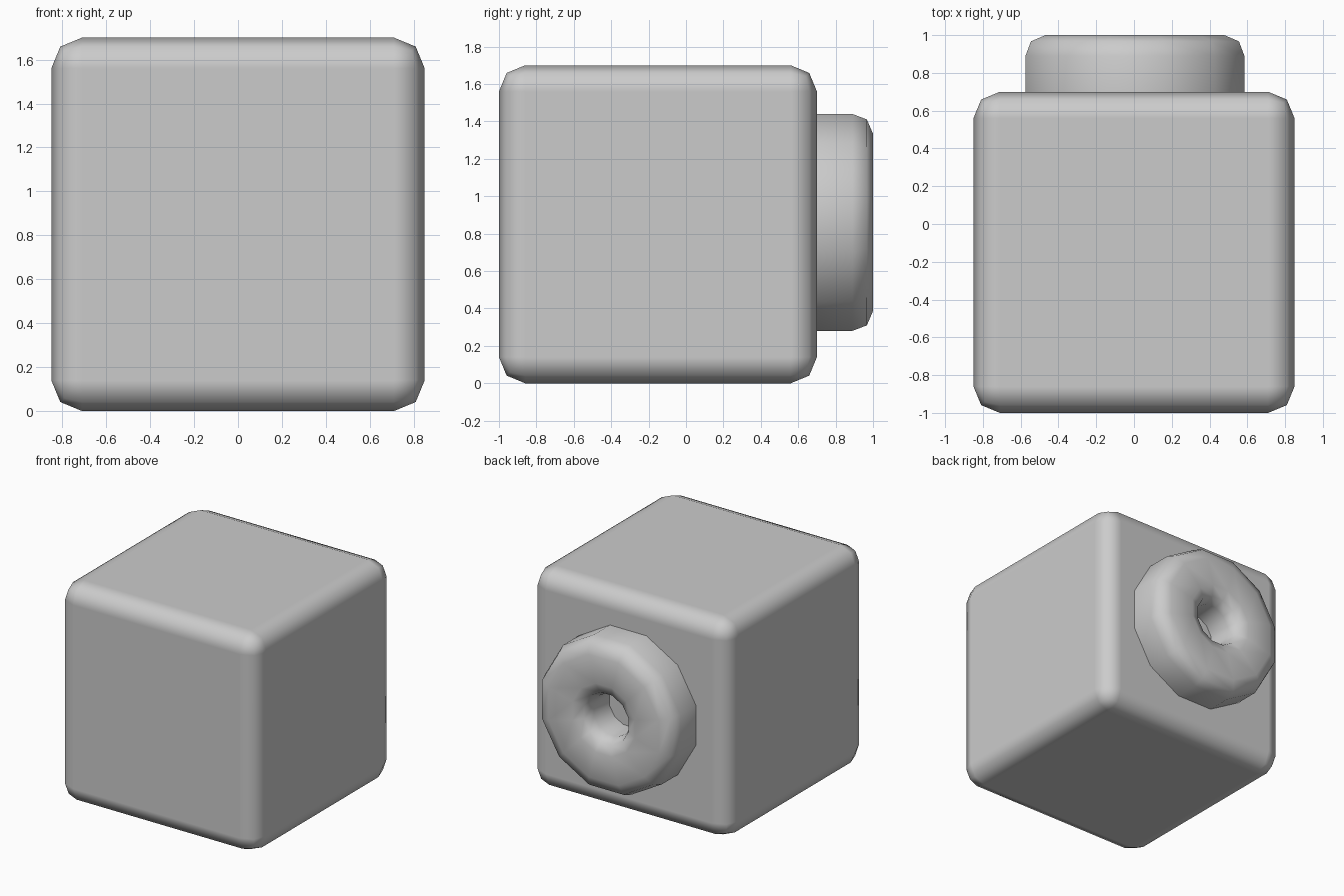
import bpy, bmesh
from math import cos, sin, radians

if "Cube" in bpy.data.objects:
    bpy.data.objects.remove(bpy.data.objects["Cube"])

# Main block: cube with rounded edges
bpy.ops.mesh.primitive_cube_add(size=1.7, location=(0, -0.15, 0.85))
block = bpy.context.object
block.name = "rounded_block"
bev = block.modifiers.new("round_edges", 'BEVEL')
bev.width = 0.14
bev.segments = 2
bev.harden_normals = True
bpy.ops.object.shade_smooth()

# Ring on the back face: (radius, y) profile spun around the y axis, 12 sides
SIDES = 12
PROFILE = [(0.165, 0.69), (0.60, 0.69), (0.60, 0.89), (0.57, 0.967), (0.49, 1.0),
           (0.275, 1.0), (0.197, 0.967), (0.165, 0.89)]
bm = bmesh.new()
rings = []
for i in range(SIDES):
    a = radians(15 + 360 * i / SIDES)
    rings.append([bm.verts.new((r * cos(a), y, r * sin(a))) for r, y in PROFILE])
n = len(PROFILE)
for i in range(SIDES):
    p, q = rings[i], rings[(i + 1) % SIDES]
    for j in range(n):
        k = (j + 1) % n
        bm.faces.new((p[j], p[k], q[k], q[j]))
bmesh.ops.recalc_face_normals(bm, faces=bm.faces)
mesh = bpy.data.meshes.new("back_ring")
bm.to_mesh(mesh)
bm.free()
ring = bpy.data.objects.new("back_ring", mesh)
ring.location = (0.005, 0, 0.86)
bpy.context.collection.objects.link(ring)
bpy.ops.object.select_all(action='DESELECT')
ring.select_set(True)
bpy.context.view_layer.objects.active = ring
bpy.ops.object.shade_smooth_by_angle(angle=radians(60))
